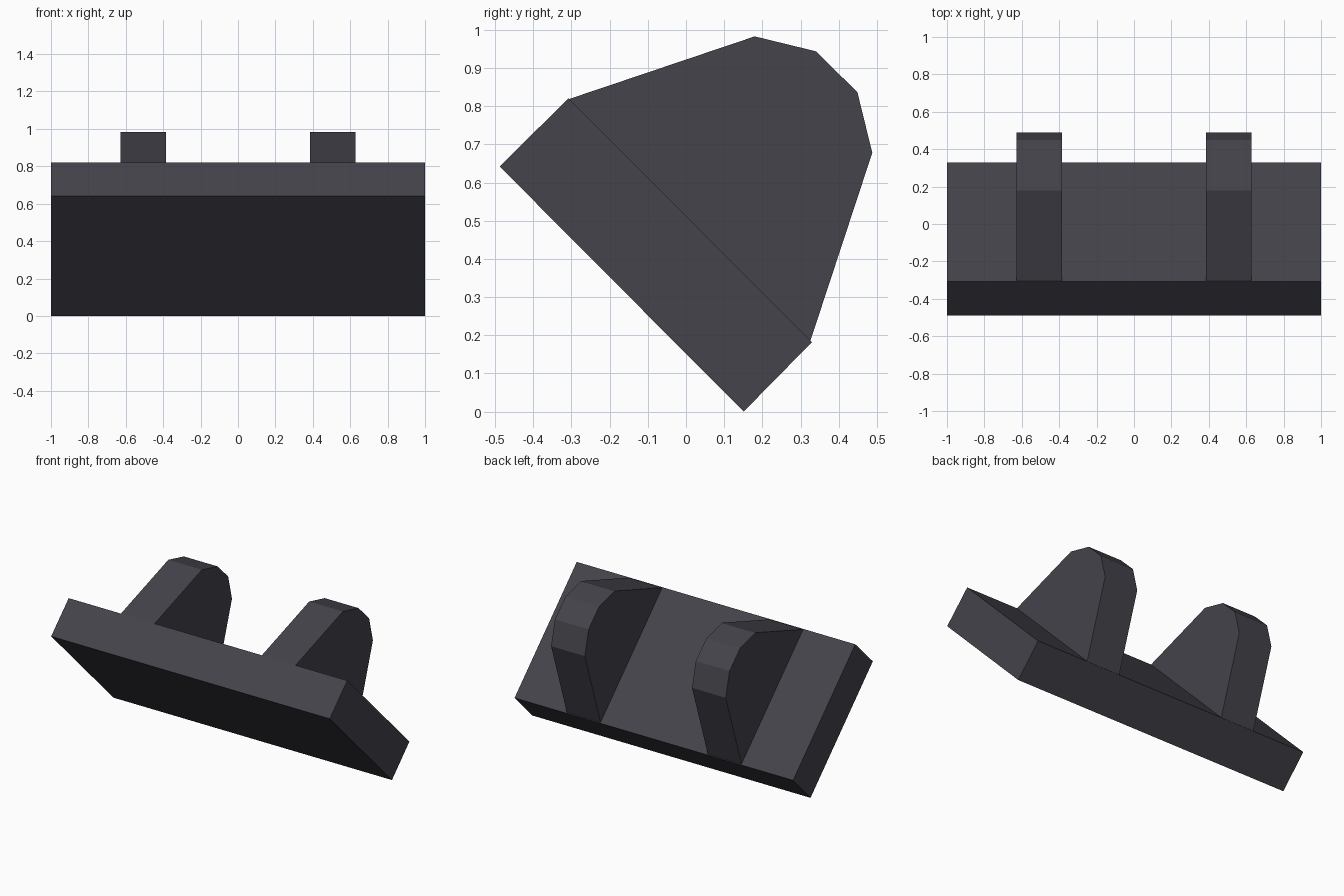
import bpy, bmesh

if "Cube" in bpy.data.objects:
    bpy.data.objects.remove(bpy.data.objects["Cube"])

mat = bpy.data.materials.new("dark grey")
mat.diffuse_color = (0.058, 0.056, 0.070, 1)
mat.use_nodes = True
mat.node_tree.nodes["Principled BSDF"].inputs["Base Color"].default_value = mat.diffuse_color


def extrude_profile(name, profile, x0, x1):
    """Extrude a (y, z) profile along x from x0 to x1."""
    bm = bmesh.new()
    face = bm.faces.new([bm.verts.new((x0, y, z)) for y, z in profile])
    ext = bmesh.ops.extrude_face_region(bm, geom=[face])
    moved = [v for v in ext["geom"] if isinstance(v, bmesh.types.BMVert)]
    bmesh.ops.translate(bm, verts=moved, vec=(x1 - x0, 0, 0))
    bmesh.ops.recalc_face_normals(bm, faces=bm.faces)
    mesh = bpy.data.meshes.new(name)
    bm.to_mesh(mesh)
    bm.free()
    mesh.materials.append(mat)
    obj = bpy.data.objects.new(name, mesh)
    bpy.context.collection.objects.link(obj)
    return obj


# Tilted base plate
plate = [(-0.488, 0.642), (-0.308, 0.821), (0.330, 0.182), (0.151, 0.0)]
extrude_profile("base_plate", plate, -1, 1)

# Two rounded lugs standing on the plate
lug = [(-0.306, 0.819), (0.180, 0.983), (0.340, 0.944),
       (0.449, 0.837), (0.488, 0.678), (0.326, 0.186)]
for side, x in (("left", -0.506), ("right", 0.506)):
    extrude_profile(side + "_lug", lug, x - 0.121, x + 0.121)
